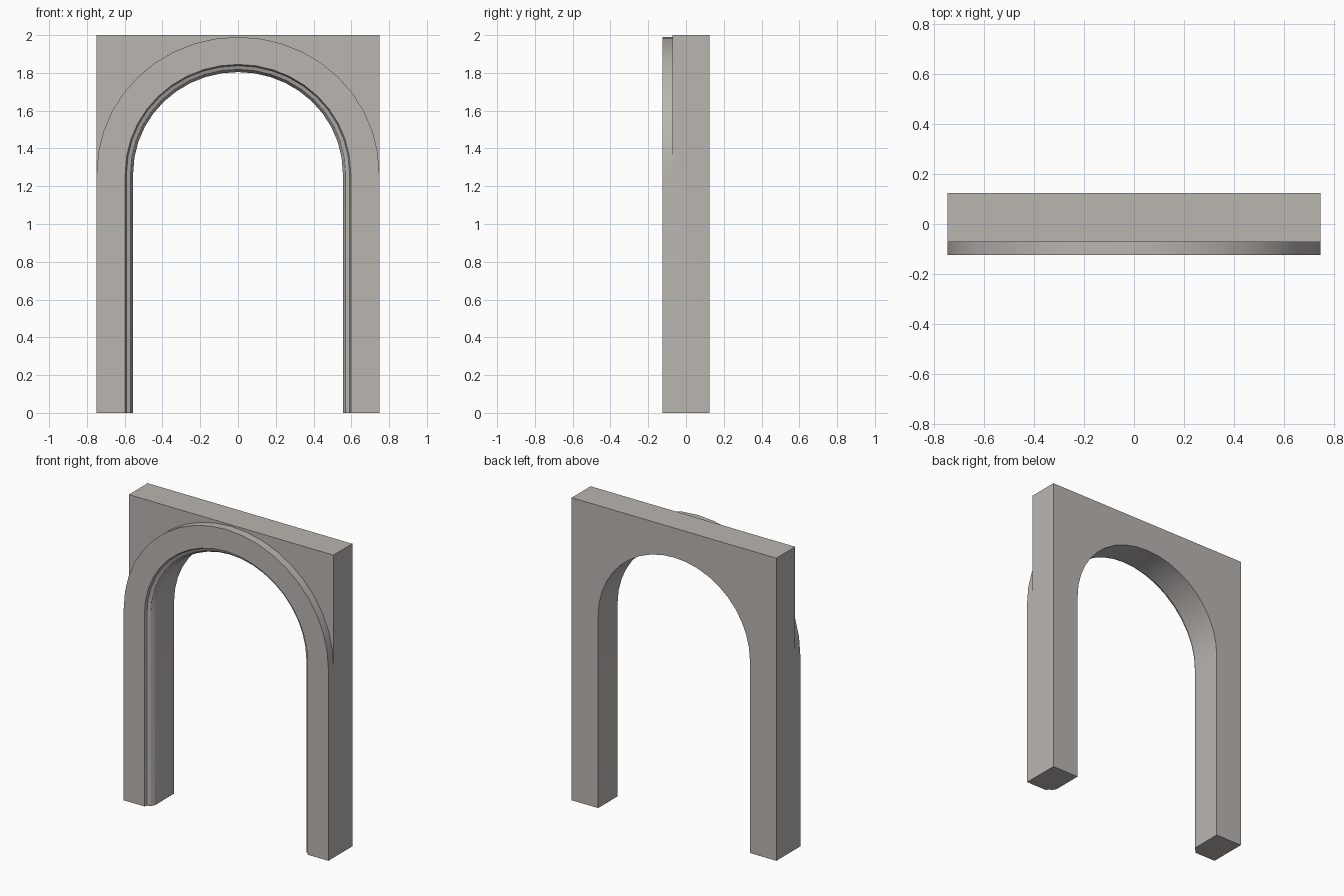
import bpy, bmesh, math

cube = bpy.data.objects.get("Cube")
if cube:
    bpy.data.objects.remove(cube, do_unlink=True)

W, H = 0.748, 2.0                             # half width, height
FRONT, STEP, BACK = -0.125, -0.072, 0.125     # depth planes
SPRING, RISE, SEGS = 1.27, 0.963, 20          # arch start, flattening, sides

# Cross-section (half width, depth): raised band, stepped moulding, lining
PROFILE = [(W, STEP), (W, FRONT), (0.597, FRONT), (0.59, -0.108),
           (0.57, -0.1), (0.56, -0.085), (0.555, -0.075), (0.555, BACK)]

stone = bpy.data.materials.new("warm grey stone")
stone.use_nodes = True
colour = (0.49, 0.465, 0.44, 1)
stone.diffuse_color = colour
stone.node_tree.nodes["Principled BSDF"].inputs["Base Color"].default_value = colour

bm = bmesh.new()


def sweep_line(a, y):
    """One profile point carried up a leg, over the arch and down again."""
    pts = [(a, y, 0)]
    for i in range(SEGS + 1):
        t = math.pi * i / SEGS
        pts.append((a * math.cos(t), y, SPRING + RISE * a * math.sin(t)))
    pts.append((-a, y, 0))
    return [bm.verts.new(p) for p in pts]


lines = [sweep_line(a, y) for a, y in PROFILE]

# Band, moulding and lining; the flush outer leg sides are made with the wall
last = SEGS + 1
for k, (p, q) in enumerate(zip(lines, lines[1:])):
    for i in range(last + 1 - 1):
        if k == 0 and i in (0, last):
            continue
        bm.faces.new((p[i], p[i + 1], q[i + 1], q[i]))
    if k == 0:
        continue
    # Leg strip that closes the sweep
    bm.faces.new((p[last], p[last + 1], q[last + 1], q[last]))

# Wall corners
tops = {(s, y): bm.verts.new((s * W, y, H)) for s in (1, -1) for y in (STEP, BACK)}
feet = {s: bm.verts.new((s * W, BACK, 0)) for s in (1, -1)}
outer, edge, inner = lines[0], lines[1], lines[-1]

# Spandrel, back and top
bm.faces.new(outer[1:-1] + [tops[-1, STEP], tops[1, STEP]])
bm.faces.new(inner + [feet[-1], tops[-1, BACK], tops[1, BACK], feet[1]])
bm.faces.new((tops[1, STEP], tops[1, BACK], tops[-1, BACK], tops[-1, STEP]))

# Flush sides and feet
for s, foot, spring in ((1, 0, 1), (-1, -1, -2)):
    bm.faces.new((edge[foot], edge[spring], outer[spring],
                  tops[s, STEP], tops[s, BACK], feet[s]))
    bm.faces.new([line[foot] for line in lines[1:]] + [feet[s]])

loose = [v for v in bm.verts if not v.link_faces]
bmesh.ops.delete(bm, geom=loose, context='VERTS')
bmesh.ops.recalc_face_normals(bm, faces=bm.faces)

mesh = bpy.data.meshes.new("archway")
bm.to_mesh(mesh)
bm.free()
mesh.materials.append(stone)
archway = bpy.data.objects.new("archway", mesh)
bpy.context.collection.objects.link(archway)

# Smooth curves with sharp corners
bpy.ops.object.select_all(action='DESELECT')
archway.select_set(True)
bpy.context.view_layer.objects.active = archway
bpy.ops.object.shade_smooth_by_angle(angle=math.radians(25))
